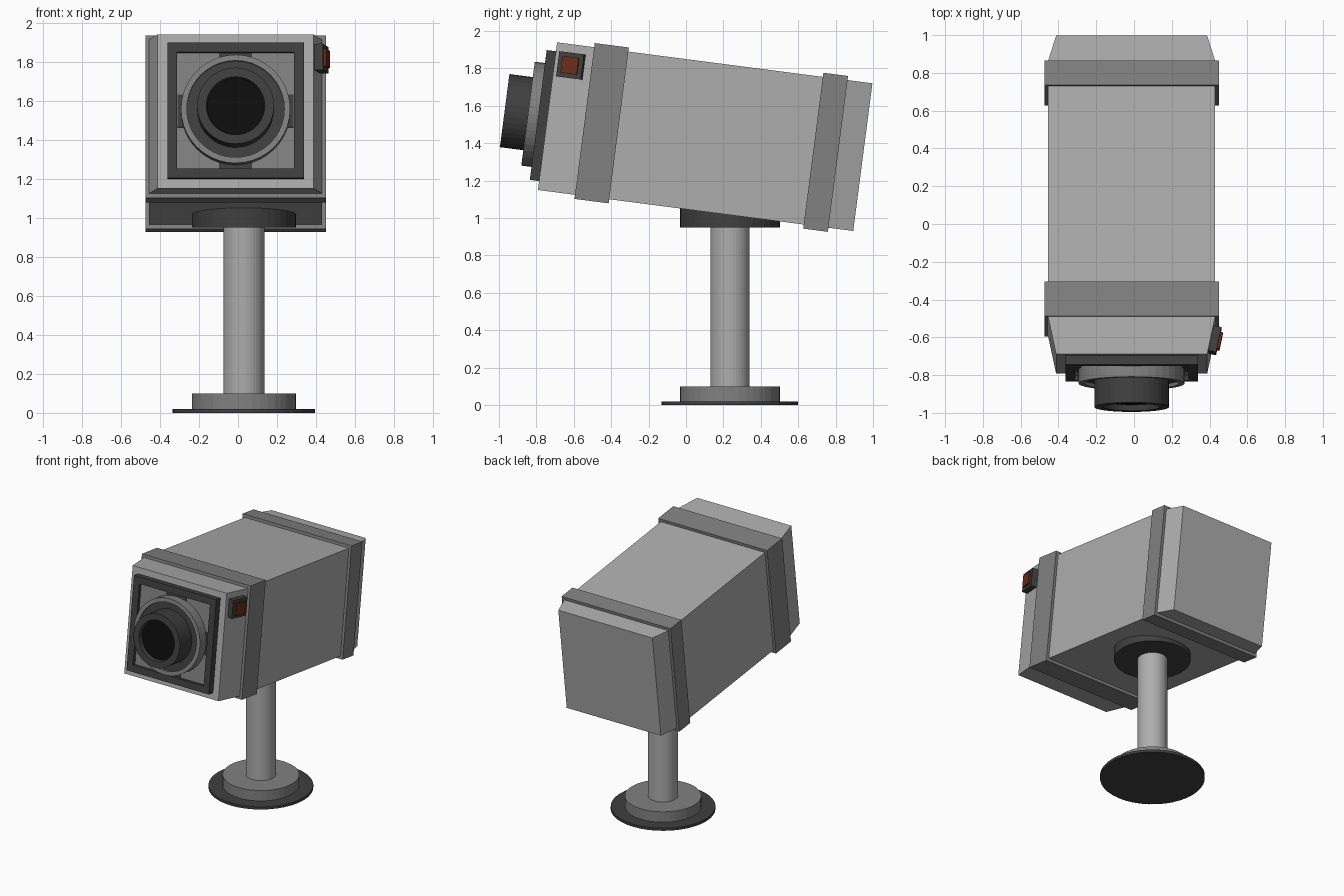
import bpy, bmesh, math
from mathutils import Matrix, Vector

if "Cube" in bpy.data.objects:
    bpy.data.objects.remove(bpy.data.objects["Cube"])

def mat(name, r, g, b):
    m = bpy.data.materials.new(name)
    m.diffuse_color = (r, g, b, 1)
    m.use_nodes = True
    m.node_tree.nodes["Principled BSDF"].inputs["Base Color"].default_value = m.diffuse_color
    return m

LIGHT = mat("light_grey", 0.42, 0.42, 0.42)
MID = mat("mid_grey", 0.22, 0.22, 0.22)
DARK = mat("dark_grey", 0.05, 0.05, 0.05)
BLACK = mat("black_glass", 0.004, 0.004, 0.004)
RED = mat("lamp_red", 0.15, 0.025, 0.008)

# Tilted frame of the camera head: local y runs to the back, z up
HEAD = Matrix.Translation((-0.0125, 0.1025, 1.435)) @ Matrix.Rotation(math.radians(-7.4), 4, 'X')

def finish(name, bm, material, matrix):
    bmesh.ops.recalc_face_normals(bm, faces=bm.faces)
    bm.transform(matrix)
    me = bpy.data.meshes.new(name)
    bm.to_mesh(me)
    bm.free()
    me.materials.append(material)
    ob = bpy.data.objects.new(name, me)
    bpy.context.collection.objects.link(ob)
    return ob

def rings_mesh(name, rings, material, matrix, closed=False):
    """Skin a list of equal point rings; cap the ends unless closed in a loop."""
    bm = bmesh.new()
    vs = [[bm.verts.new(p) for p in r] for r in rings]
    n = len(rings[0])
    pairs = list(zip(vs, vs[1:])) + ([(vs[-1], vs[0])] if closed else [])
    for a, b in pairs:
        for i in range(n):
            j = (i + 1) % n
            bm.faces.new((a[i], a[j], b[j], b[i]))
    if not closed:
        bm.faces.new(vs[0])
        bm.faces.new(vs[-1])
    return finish(name, bm, material, matrix)

def rect(hx, hz, y):
    return [Vector((sx * hx, y, sz * hz)) for sx, sz in ((-1, -1), (1, -1), (1, 1), (-1, 1))]

def square_frame(name, ho, hi, y0, y1, material):
    rings = [rect(*ho, y0), rect(*ho, y1), rect(*hi, y1), rect(*hi, y0)]
    return rings_mesh(name, rings, material, HEAD, True)

def box(name, size, centre, material, matrix):
    bm = bmesh.new()
    bmesh.ops.create_cube(bm, size=1)
    bm.transform(Matrix.Translation(centre) @ Matrix.Diagonal((*size, 1)))
    return finish(name, bm, material, matrix)

def lathe(name, profile, material, matrix, closed=False, n=40):
    """Profile of (radius, y) turned round the local y axis."""
    rings = [[Vector((r * math.cos(2 * math.pi * i / n), y, r * math.sin(2 * math.pi * i / n)))
              for i in range(n)] for r, y in profile]
    return rings_mesh(name, rings, material, matrix, closed)

# Housing: a long box, narrowing sideways at both ends
rings_mesh("housing", [rect(w, 0.398, y) for w, y in
           ((0.40, -0.85), (0.4425, -0.65), (0.4425, 0.715), (0.40, 0.85))], LIGHT, HEAD)

# Raised bands round the housing
for name, y0, y1 in (("front_band", -0.65, -0.466), ("rear_band", 0.583, 0.716)):
    square_frame(name, (0.4625, 0.42), (0.435, 0.39), y0, y1, MID)

# Square lens surround with its recessed panel
square_frame("lens_surround", (0.35, 0.35), (0.30, 0.30), -0.90, -0.845, DARK)
box("lens_panel", (0.60, 0.03, 0.60), (0, -0.86, 0), MID, HEAD)
# Dark slots at the middle of each panel edge
for k in range(4):
    turn = Matrix.Rotation(k * math.pi / 2, 4, 'Y')
    box("panel_slot", (0.17, 0.008, 0.03), (0, -0.876, 0.283), DARK, HEAD @ turn)

# Lens ring, its dark floor, barrel and glass
lathe("lens_ring", [(0.28, -0.87), (0.28, -0.955), (0.25, -0.955), (0.25, -0.87)], MID, HEAD, True)
lathe("lens_ring_floor", [(0.252, -0.87), (0.252, -0.935)], DARK, HEAD)
lathe("lens_barrel", [(0.197, -0.93), (0.197, -1.081), (0.15, -1.081), (0.145, -1.05), (0.145, -0.93)],
      DARK, HEAD, True)
lathe("lens_glass", [(0.147, -1.03), (0.147, -1.05)], BLACK, HEAD)

# Signal lamp on the right-hand front taper
LAMP = HEAD @ Matrix.Translation((0.42, -0.757, 0.285)) @ Matrix.Rotation(-math.atan2(0.0425, 0.2), 4, 'Z')
box("lamp_case", (0.06, 0.136, 0.136), (0.012, 0, 0), DARK, LAMP)
box("lamp_lens", (0.03, 0.09, 0.09), (0.04, 0, 0), RED, LAMP)

# Stand: foot plate, foot disc, pole and mounting disc
STAND = Matrix.Translation((0.03, 0.235, 0)) @ Matrix.Rotation(math.pi / 2, 4, 'X')
for name, r, z0, z1, m in (("foot_plate", 0.365, 0, 0.02, DARK),
                           ("foot_disc", 0.267, 0.02, 0.10, MID),
                           ("pole", 0.105, 0.10, 0.95, LIGHT),
                           ("mounting_disc", 0.267, 0.95, 1.055, DARK)):
    lathe(name, [(r, z0), (r, z1)], m, STAND)
